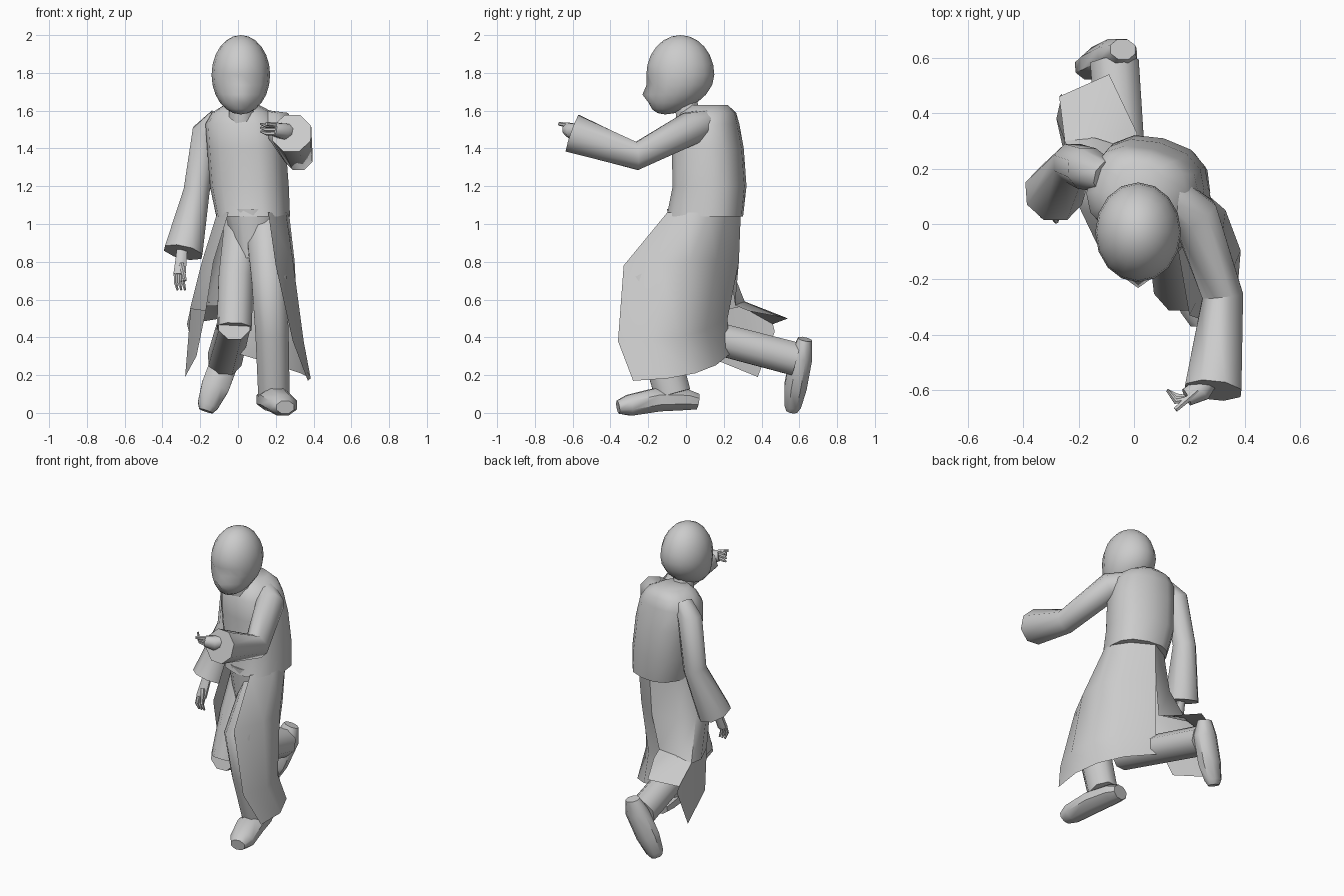
import bpy, bmesh, math
from mathutils import Matrix, Vector

default_cube = bpy.data.objects.get("Cube")
if default_cube:
    bpy.data.objects.remove(default_cube, do_unlink=True)

tone = (0.6, 0.6, 0.6, 1)
grey = bpy.data.materials.new("plain grey")
grey.use_nodes = True
grey.diffuse_color = tone
grey.node_tree.nodes["Principled BSDF"].inputs["Base Color"].default_value = tone

UP, FRONT = Vector((0, 0, 1)), Vector((0, -1, 0))


def finish(name, bm):
    """Turn a bmesh into a smooth-shaded grey object."""
    bmesh.ops.recalc_face_normals(bm, faces=bm.faces)
    mesh = bpy.data.meshes.new(name)
    bm.to_mesh(mesh)
    bm.free()
    mesh.shade_smooth()
    mesh.set_sharp_from_angle(angle=math.radians(50))
    mesh.materials.append(grey)
    part = bpy.data.objects.new(name, mesh)
    bpy.context.collection.objects.link(part)


def skin(name, rings, closed=True):
    """Bridge point rings into a capped tube, or open rows into a cloth sheet."""
    bm = bmesh.new()
    rows = [[bm.verts.new(point) for point in ring] for ring in rings]
    for low, high in zip(rows, rows[1:]):
        count = len(low)
        for i in range(count if closed else count - 1):
            j = (i + 1) % count
            bm.faces.new((low[i], low[j], high[j], high[i]))
    if closed:
        bm.faces.new(reversed(rows[0]))
        bm.faces.new(rows[-1])
    finish(name, bm)


def limb(name, path, reference, flat=1, sides=8):
    """Tube through (x, y, z, radius) stations; flat scales its thickness."""
    centres = [Vector(station[:3]) for station in path]
    last = len(path) - 1
    rings = []
    for i, centre in enumerate(centres):
        ahead = centres[min(i + 1, last)] - centre
        behind = centre - centres[max(i - 1, 0)]
        along = (ahead.normalized() + behind.normalized()).normalized()
        side = along.cross(reference).normalized()
        up = side.cross(along) * flat
        angles = [math.tau * (k + 0.5) / sides for k in range(sides)]
        radius = path[i][3]
        rings.append([centre + radius * (side * math.cos(a) + up * math.sin(a)) for a in angles])
    skin(name, rings)


def stack(name, levels, twist=0, power=1, sides=14):
    """Horizontal rounded rings from (x, y, z, half width, half depth)."""
    def boxy(value):
        return math.copysign(abs(value) ** power, value)
    turn = Matrix.Rotation(twist, 3, UP)
    rings = []
    for x, y, z, width, depth in levels:
        angles = [math.tau * k / sides for k in range(sides)]
        rings.append([Vector((x, y, z)) + turn @ Vector((width * boxy(math.sin(a)), -depth * boxy(math.cos(a)), 0))
                      for a in angles])
    skin(name, rings)


def arc(front, middle, back, steps=4):
    """Curved row of cloth passing through three points."""
    front, middle, back = Vector(front), Vector(middle), Vector(back)
    control = middle * 2 - (front + back) / 2
    fractions = [k / steps for k in range(steps + 1)]
    return [front.lerp(control, t).lerp(control.lerp(back, t), t) for t in fractions]


# Head: a sphere with a tapered jaw, pushed-in eye sockets and a raised nose
def build_head():
    width, depth, height = .155, .18, .21
    bm = bmesh.new()
    bmesh.ops.create_uvsphere(bm, u_segments=16, v_segments=12, radius=1)
    for vert in bm.verts:
        x, y, z = vert.co
        drop = max(-z, 0)
        angle = abs(math.atan2(x, -y))
        jaw = -.08 * drop ** 2
        if .2 < drop < .3 and .3 < angle < .5:
            jaw += .02
        if .4 < drop < .6 and angle < .1:
            jaw -= .025
        vert.co = (x * width, y * depth + jaw, z * height)
    bmesh.ops.translate(bm, verts=bm.verts, vec=(.015, -.03, 1.79))
    finish("head", bm)


build_head()
limb("neck", [(.02, .03, 1.5, .08), (.015, -.01, 1.68, .06)], FRONT)

# Coat body, turned with the right shoulder drawn back
stack("coat_body", [
    (.08, .1, 1.04, .19, .2), (.06, .125, 1.2, .205, .19), (.045, .115, 1.4, .205, .185),
    (.03, .11, 1.53, .2, .165), (.025, .12, 1.59, .16, .14), (.02, .12, 1.63, .09, .1)],
    twist=-.25, power=.8)
stack("trouser_hips", [(.08, .02, .82, .09, .1), (.08, .06, 1.08, .16, .16)])

# Coat skirt: open sheets, split at the front and low at the back
skin("coat_skirt_left", [
    arc((.16, -.1, 1.06), (.27, .12, 1.06), (.07, .29, 1.06)),
    arc((.2, -.33, .78), (.3, .02, .8), (.06, .28, .8)),
    arc((.29, -.36, .38), (.32, -.03, .4), (.01, .22, .5)),
    arc((.37, -.28, .17), (.33, .05, .21), (.01, .23, .31))], closed=False)
skin("coat_skirt_right", [
    arc((-.05, -.08, 1.06), (-.11, .14, 1.06), (.07, .29, 1.06)),
    arc((-.13, -.08, .8), (-.18, .15, .8), (.06, .28, .8)),
    arc((-.17, .02, .54), (-.25, .3, .56), (.02, .26, .57))], closed=False)
skin("coat_tail_side", [
    [(-.17, .02, .54), (-.25, .3, .56), (-.27, .46, .47)],
    [(-.22, .11, .3), (-.28, .38, .19), (-.26, .47, .43)]], closed=False)
skin("coat_tail_over_leg", [
    [(-.25, .3, .56), (-.14, .31, .59), (.02, .26, .57)],
    [(-.27, .46, .47), (-.09, .54, .5), (.01, .33, .54)]], closed=False)

# Sleeves
limb("left_sleeve", [(.12, .12, 1.54, .07), (.22, .03, 1.51, .09), (.32, -.26, 1.36, .08),
                     (.285, -.6, 1.48, .11)], UP)
limb("right_sleeve", [(-.1, .17, 1.56, .06), (-.17, .2, 1.48, .08), (-.22, .22, 1.17, .075),
                      (-.29, .11, .85, .11)], FRONT)

# Legs: left planted with the knee ahead, right kicked back
limb("left_trouser", [(.15, .08, 1, .12), (.165, -.21, .7, .1), (.18, -.16, .42, .095),
                      (.19, -.07, .1, .09)], FRONT, flat=1.15)
limb("right_trouser_thigh", [(.02, .08, 1, .1), (-.01, -.01, .72, .1), (-.02, -.09, .45, .1)], FRONT)
limb("right_trouser_shin", [(-.02, -.13, .47, .09), (-.07, .58, .285, .095)], UP)

# Shoes
limb("left_shoe", [(.16, .06, .06, .06), (.17, 0, .07, .08), (.2, -.15, .07, .09),
                   (.24, -.3, .04, .08), (.25, -.36, .03, .05)], UP, flat=.75)
limb("right_shoe", [(-.04, .63, .39, .05), (-.06, .61, .3, .08), (-.12, .58, .14, .08),
                    (-.16, .565, .04, .06), (-.17, .56, .01, .04)], FRONT, flat=.8)

# Right hand hanging, fingers slightly curled
limb("right_hand", [(-.295, .1, .87, .03), (-.31, .05, .73, .035)], FRONT, flat=.7)
limb("right_thumb", [(-.3, .05, .79, .015), (-.28, .01, .7, .01)], FRONT, sides=6)
# Left hand reaching forward, bent inward
limb("left_hand", [(.28, -.54, 1.49, .04), (.24, -.6, 1.49, .045), (.19, -.625, 1.5, .035)], UP)
limb("left_thumb", [(.23, -.6, 1.52, .015), (.15, -.67, 1.53, .01)], UP, sides=6)
for i, finger in enumerate(("index", "middle", "little")):
    step = i * .02
    limb(f"right_{finger}_finger", [(step - .33, .05, .74, .012), (step - .33, .03, .69, .011),
                                    (step - .32, .04, .65, .006)], FRONT, sides=6)
    limb(f"left_{finger}_finger", [(.2, -.63, 1.52 - step, .012), (.15, -.64 + step / 2, 1.52 - step, .011),
                                   (.12, -.6, 1.53 - step, .006)], UP, sides=6)
